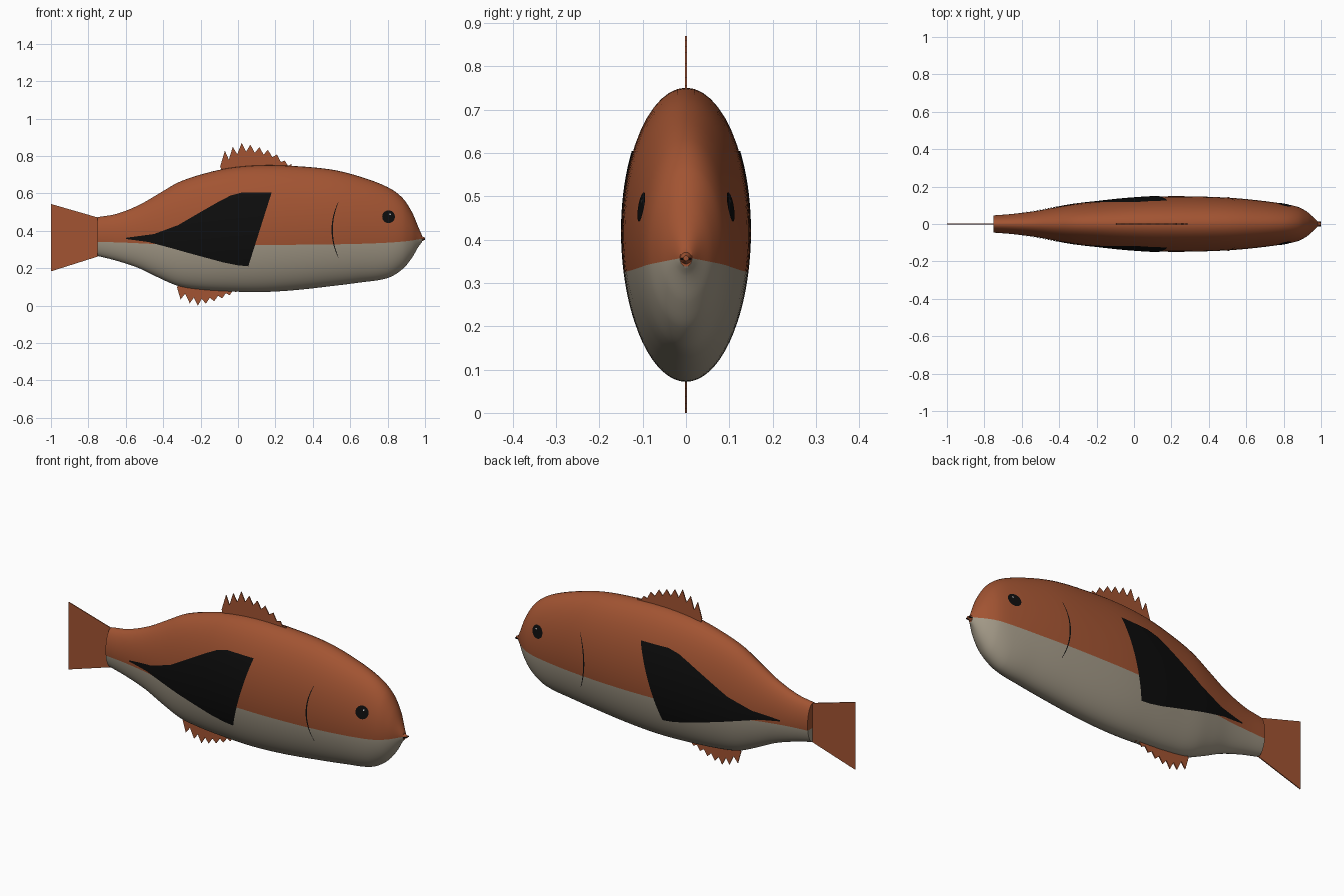
import bpy, bmesh
from math import sin, cos, asin, pi, sqrt
from mathutils import Matrix, Vector

if "Cube" in bpy.data.objects:
    bpy.data.objects.remove(bpy.data.objects["Cube"], do_unlink=True)


def material(name, r, g, b):
    m = bpy.data.materials.new(name)
    m.use_nodes = True
    m.diffuse_color = (r, g, b, 1)
    node = m.node_tree.nodes["Principled BSDF"]
    node.inputs["Base Color"].default_value = (r, g, b, 1)
    node.inputs["Roughness"].default_value = 0.7
    return m


BROWN = material("rust brown", 0.36, 0.088, 0.032)
CREAM = material("belly cream", 0.36, 0.315, 0.24)
BLACK = material("marking black", 0.004, 0.004, 0.004)
WHITE = material("eye glint", 0.7, 0.7, 0.7)


def finish(name, bm, *mats, smooth=True):
    mesh = bpy.data.meshes.new(name)
    bm.to_mesh(mesh)
    bm.free()
    ob = bpy.data.objects.new(name, mesh)
    bpy.context.collection.objects.link(ob)
    for m in mats:
        mesh.materials.append(m)
    if smooth:
        bpy.ops.object.select_all(action="DESELECT")
        ob.select_set(True)
        bpy.context.view_layer.objects.active = ob
        bpy.ops.object.shade_smooth_by_angle(angle=0.7)
    return ob


# Body stations: x, top, bottom, half width, belly line
STATIONS = [
    (-.75, .473, .265, .046, .34), (-.65, .49, .24, .054, .338),
    (-.53, .537, .2, .069, .333), (-.42, .60, .147, .089, .328),
    (-.32, .658, .105, .106, .325), (-.2, .70, .086, .12, .325),
    (-.05, .735, .076, .136, .325), (.12, .75, .072, .147, .325),
    (.3, .746, .082, .148, .325), (.5, .727, .104, .141, .327),
    (.65, .69, .123, .128, .33), (.8, .633, .147, .108, .336),
    (.88, .575, .195, .09, .342), (.93, .5, .255, .062, .348),
    (.965, .418, .315, .03, .354), (.983, .377, .338, .014, .357)]


def section(x):
    """Smoothly interpolated body section at x."""
    n = len(STATIONS)
    i = max(j for j in range(n - 1) if STATIONS[j][0] <= max(x, STATIONS[0][0]))
    p, q = STATIONS[i], STATIONS[i + 1]
    before, after = STATIONS[max(i - 1, 0)], STATIONS[min(i + 2, n - 1)]
    w = q[0] - p[0]
    t = (x - p[0]) / w
    out = []
    for k in range(1, 5):
        m0 = (q[k] - before[k]) / (q[0] - before[0]) * w
        m1 = (after[k] - p[k]) / (after[0] - p[0]) * w
        out.append((1 + 2 * t) * (1 - t) ** 2 * p[k] + t * (1 - t) ** 2 * m0
                   + t * t * (3 - 2 * t) * q[k] + t * t * (t - 1) * m1)
    return out


def skin(x, z):
    """Half width of the body at x, z."""
    top, low, width, _ = section(x)
    s = (z - (top + low) / 2) / ((top - low) / 2)
    return width * sqrt(max(0, 1 - s * s))


# Body: lofted ellipses with an edge loop along the belly line
HALF = 14


def ring(x):
    top, low, width, belly = section(x)
    mid, high = (top + low) / 2, (top - low) / 2
    a = asin((belly - mid) / high)
    angles = [pi / 2 + (a - pi / 2) * i / HALF for i in range(HALF)]
    angles += [a + (-pi / 2 - a) * i / HALF for i in range(HALF + 1)]
    side = [(width * cos(t), mid + high * sin(t)) for t in angles]
    return side + [(-y, z) for y, z in side[-2:0:-1]]


bm = bmesh.new()
xs = []
for p, q in zip(STATIONS, STATIONS[1:]):
    xs += [p[0] + (q[0] - p[0]) * i / 5 for i in range(5)]
xs.append(STATIONS[-1][0])
rings = [[bm.verts.new((x, y, z)) for y, z in ring(x)] for x in xs]
count = len(rings[0])
for a, b in zip(rings, rings[1:]):
    for i in range(count):
        j = (i + 1) % count
        f = bm.faces.new((a[i], a[j], b[j], b[i]))
        f.material_index = int(HALF <= i < count - HALF)
bm.faces.new(rings[-1])
end = rings[0]
bm.faces.new(end[:HALF + 1] + end[count - HALF:])
bm.faces.new(end[HALF:count - HALF + 1]).material_index = 1
bmesh.ops.recalc_face_normals(bm, faces=bm.faces)
finish("body", bm, BROWN, CREAM)


def along(points, t):
    t *= len(points) - 1
    i = min(int(t), len(points) - 2)
    return Vector(points[i]).lerp(Vector(points[i + 1]), t - i)


def marking(name, upper, lower, mat, cols, rows, lift):
    """Thin sheet on both flanks, ruled between two x,z edges."""
    bm = bmesh.new()
    for side in (-1, 1):
        grid = []
        for i in range(cols + 1):
            u, v = along(upper, i / cols), along(lower, i / cols)
            pts = [u.lerp(v, j / rows) for j in range(rows + 1)]
            grid.append([bm.verts.new((x, side * (skin(x, z) + lift), z)) for x, z in pts])
        for a, b in zip(grid, grid[1:]):
            for j in range(rows):
                quad = (a[j], a[j + 1], b[j + 1], b[j])
                bm.faces.new(quad if side < 0 else quad[::-1])
    bmesh.ops.remove_doubles(bm, verts=bm.verts, dist=1e-5)
    return finish(name, bm, mat)


def disc(name, x, z, r, mat, lift):
    arc = [pi - pi * i / 16 for i in range(17)]
    marking(name, [(x + r * cos(t), z + r * sin(t)) for t in arc],
            [(x + r * cos(t), z - r * sin(t)) for t in arc], mat, 16, 6, lift)


# Flank patch, eyes and gill slits
marking("flank_patch",
        [(-.6, .362), (-.45, .382), (-.32, .43), (-.2, .5), (-.1, .557),
         (-.04, .588), (.02, .604), (.18, .605)],
        [(-.6, .356), (-.48, .34), (-.36, .308), (-.25, .277), (-.15, .25),
         (-.08, .231), (0, .215), (.055, .21)], BLACK, 56, 24, .003)
disc("eyes", .805, .475, .034, BLACK, .004)
disc("eye_glints", .813, .489, .004, WHITE, .006)
bow = [(i / 8 - 1) for i in range(17)]
marking("gill_slits", [(.5 + .035 * s * s, .405 + .147 * s) for s in bow],
        [(.507 + .03 * s * s, .405 + .147 * s) for s in bow][:], BLACK, 32, 2, .003)


def fin(name, outline):
    """Thin upright plate on the centre line."""
    bm = bmesh.new()
    bm.faces.new([bm.verts.new((x, 0, z)) for x, z in outline])
    bmesh.ops.triangulate(bm, faces=bm.faces)
    ob = finish(name, bm, BROWN, smooth=False)
    mod = ob.modifiers.new("thickness", "SOLIDIFY")
    mod.thickness, mod.offset = .005, 0


def spines(tips, notch):
    """Saw-tooth edge through the tips with notches between them."""
    edge = [tips[0]]
    for p, q in zip(tips, tips[1:]):
        edge += [((p[0] + q[0]) / 2, (p[1] + q[1]) / 2 + notch), q]
        notch *= .86
    return edge


# Fins
dorsal = [(-.07, .828), (-.028, .848), (.02, .87), (.066, .86), (.114, .847),
          (.16, .832), (.208, .808), (.25, .775), (.285, .757)]
fin("dorsal_fin", [(-.08, .69), (-.095, .745)] + spines(dorsal, -.058) + [(.29, .7)])
anal = [(-.307, .032), (-.258, .012), (-.215, 0), (-.172, .01), (-.128, .022),
        (-.085, .038), (-.045, .055), (-.01, .07)]
fin("anal_fin", [(-.3, .16), (-.326, .097)] + spines(anal, .042) + [(0, .12)])
notch = [(-.912 - .088 * abs(s) ** 1.7, .363 + .18 * s) for s in bow[::-1]]
fin("tail_fin", [(-.74, .468)] + notch + [(-.74, .265)])

# Mouth: small pointed lips with a dark slit
bm = bmesh.new()
turn = Matrix.Translation((.986, 0, .357)) @ Matrix.Rotation(pi / 2, 4, "Y")
bmesh.ops.create_cone(bm, cap_ends=True, segments=20, radius1=.018, radius2=.006,
                      depth=.028, matrix=turn)
finish("lips", bm, BROWN)
bm = bmesh.new()
bmesh.ops.create_cube(bm, size=1, matrix=Matrix.Translation((.989, 0, .355))
                      @ Matrix.Diagonal((.022, .026, .005, 1)))
finish("mouth_slit", bm, BLACK, smooth=False)
